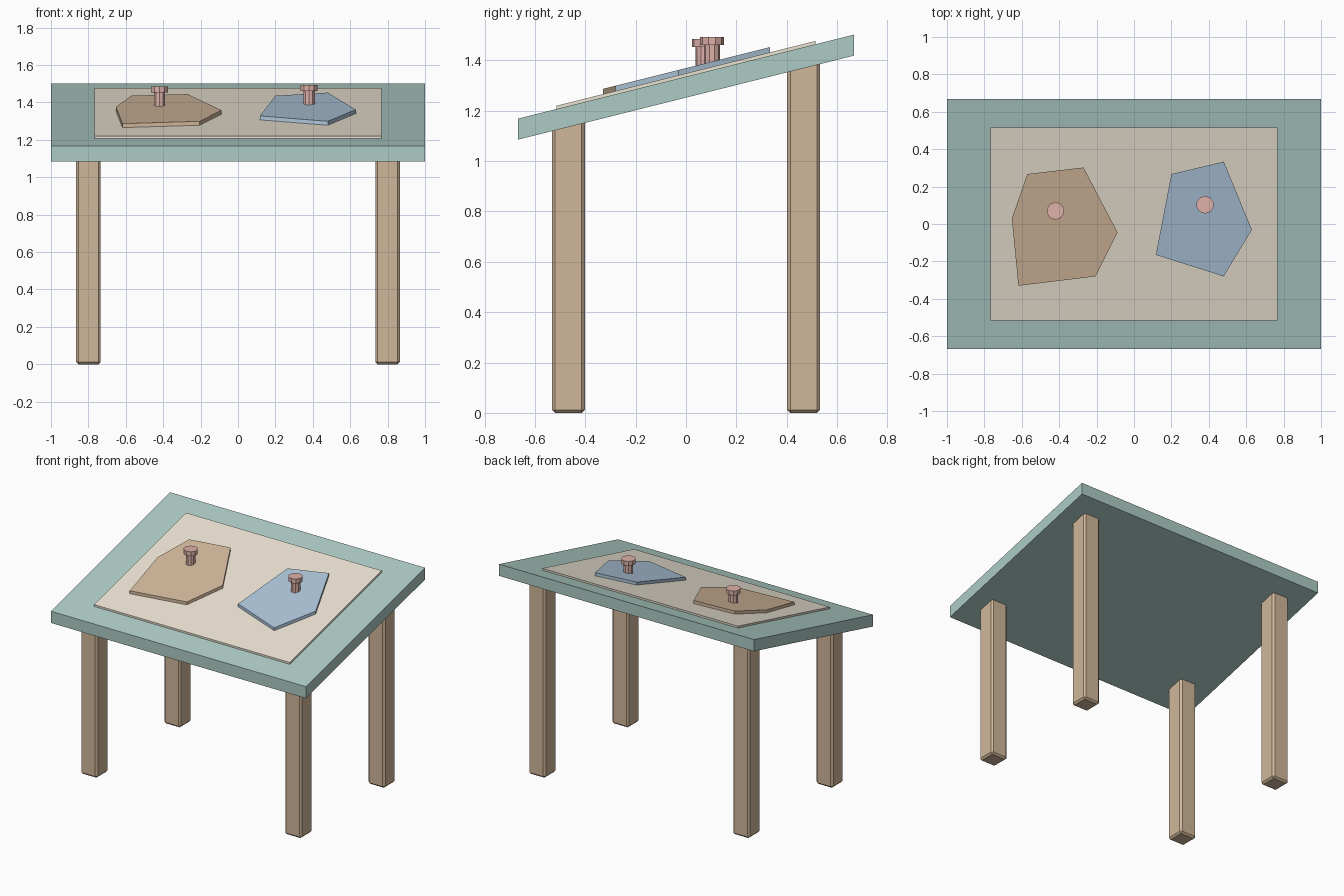
import bpy, bmesh, math

if "Cube" in bpy.data.objects:
    bpy.data.objects.remove(bpy.data.objects["Cube"])

SLOPE = 0.25      # rise of the tilted top per unit of y
TOP = 1.335       # height of the board surface at y = 0


def surface(y):
    return TOP + SLOPE * y


def material(name, rgb):
    m = bpy.data.materials.new(name)
    m.diffuse_color = (*rgb, 1)
    m.use_nodes = True
    m.node_tree.nodes["Principled BSDF"].inputs["Base Color"].default_value = m.diffuse_color
    return m


def make_object(name, bm, mat):
    bmesh.ops.recalc_face_normals(bm, faces=bm.faces)
    me = bpy.data.meshes.new(name)
    bm.to_mesh(me)
    bm.free()
    me.materials.append(mat)
    ob = bpy.data.objects.new(name, me)
    bpy.context.collection.objects.link(ob)
    return ob


def sloped_slab(name, outline, low, high, mat):
    """Extrude a plan outline vertically, following the tilt of the top."""
    bm = bmesh.new()
    face = bm.faces.new([bm.verts.new((x, y, surface(y) + low)) for x, y in outline])
    ext = bmesh.ops.extrude_face_region(bm, geom=[face], use_keep_orig=True)
    verts = [g for g in ext["geom"] if isinstance(g, bmesh.types.BMVert)]
    bmesh.ops.translate(bm, verts=verts, vec=(0, 0, high - low))
    return make_object(name, bm, mat)


def rectangle(hx, hy):
    return [(-hx, -hy), (hx, -hy), (hx, hy), (-hx, hy)]


def add_cylinder(bm, x, y, z0, z1, r, sides):
    ret = bmesh.ops.create_cone(bm, cap_ends=True, segments=sides,
                                radius1=r, radius2=r, depth=z1 - z0)
    bmesh.ops.translate(bm, verts=ret["verts"], vec=(x, y, (z0 + z1) / 2))


teal = material("teal", (0.42, 0.60, 0.56))
wood = material("wood", (0.63, 0.47, 0.32))
cream = material("cream", (0.83, 0.77, 0.65))
brown = material("brown", (0.65, 0.48, 0.33))
blue = material("blue", (0.42, 0.56, 0.70))
red = material("red", (0.73, 0.44, 0.39))

# Tilted board and the sheet lying on it
sloped_slab("table_top", rectangle(1.0, 0.667), -0.083, 0, teal)
sloped_slab("sheet", rectangle(0.767, 0.515), -0.003, 0.013, cream)

# Flat polygon pieces
sloped_slab("brown_piece", [(-0.57, 0.267), (-0.27, 0.302), (-0.088, -0.045),
                            (-0.205, -0.28), (-0.618, -0.33), (-0.653, 0.03)],
            0.011, 0.034, brown)
sloped_slab("blue_piece", [(0.2, 0.267), (0.48, 0.333), (0.63, -0.03),
                           (0.48, -0.28), (0.117, -0.165)],
            0.011, 0.034, blue)

# Upright pegs: stem with wider head
for name, x, y in (("left_peg", -0.42, 0.07), ("right_peg", 0.38, 0.103)):
    bm = bmesh.new()
    z = surface(y)
    add_cylinder(bm, x, y, z + 0.015, z + 0.101, 0.032, 10)
    add_cylinder(bm, x, y, z + 0.1, z + 0.132, 0.047, 10)
    make_object(name, bm, red)

# Bevelled square legs, ending inside the board
for row, y in (("front", -0.467), ("back", 0.467)):
    for side, x in (("left", -0.8), ("right", 0.8)):
        height = surface(y) - 0.04
        bm = bmesh.new()
        bmesh.ops.create_cube(bm, size=1)
        bmesh.ops.scale(bm, vec=(0.13, 0.13, height), verts=bm.verts)
        bmesh.ops.translate(bm, vec=(x, y, height / 2), verts=bm.verts)
        leg = make_object(f"{row}_{side}_leg", bm, wood)
        bev = leg.modifiers.new("bevel", "BEVEL")
        bev.width = 0.012
        bev.segments = 1
